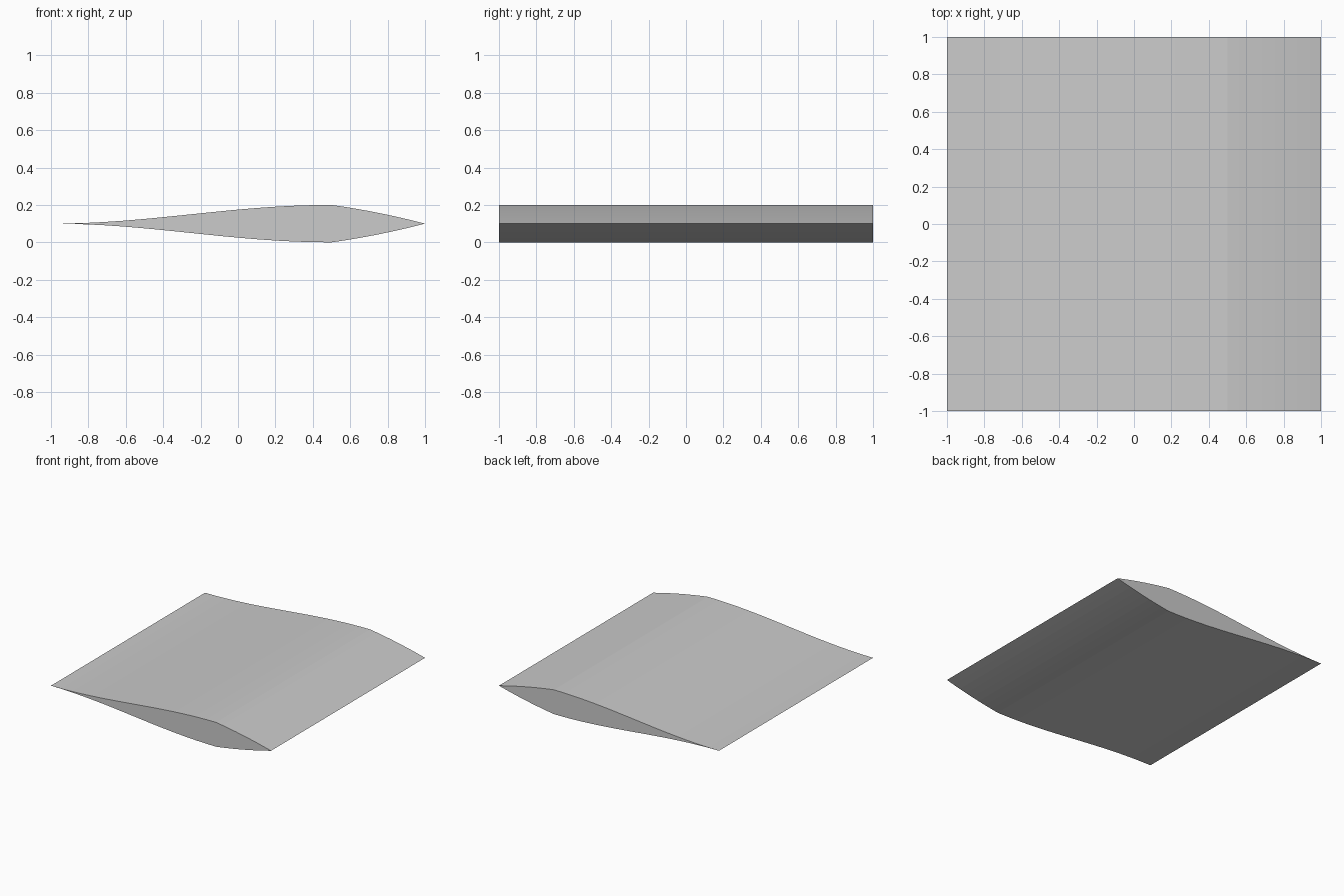
import bpy, bmesh, math

cube = bpy.data.objects.get("Cube")
if cube:
    bpy.data.objects.remove(cube, do_unlink=True)

PEAK_X, HALF, SPAN = 0.5, 0.1, 1.0


def thickness(x):
    """Half thickness of the wing section at x."""
    if x <= PEAK_X:
        return HALF * 0.5 * (1 - math.cos(math.pi * (x + 1) / (PEAK_X + 1)))
    t = (x - PEAK_X) / (1 - PEAK_X)
    return HALF * (1 - 0.7 * t - 0.3 * t * t)


# Grey material
grey = bpy.data.materials.new("grey")
grey.use_nodes = True
colour = (0.6, 0.6, 0.6, 1)
grey.diffuse_color = colour
grey.node_tree.nodes["Principled BSDF"].inputs["Base Color"].default_value = colour

# Section outline: upper surface, then lower surface back to the thin edge
rear, nose = 16, 8
xs = [-1 + (PEAK_X + 1) * i / rear for i in range(rear)]
xs += [PEAK_X + (1 - PEAK_X) * i / nose for i in range(nose + 1)]
outline = [(x, HALF + thickness(x)) for x in xs]
outline += [(x, HALF - thickness(x)) for x in reversed(xs[1:-1])]

# Extrude the section along the span
bm = bmesh.new()
section = bm.faces.new([bm.verts.new((x, -SPAN, z)) for x, z in outline])
result = bmesh.ops.extrude_face_region(bm, geom=[section], use_keep_orig=True)
moved = [g for g in result["geom"] if isinstance(g, bmesh.types.BMVert)]
bmesh.ops.translate(bm, verts=moved, vec=(0, 2 * SPAN, 0))
bmesh.ops.recalc_face_normals(bm, faces=bm.faces)

mesh = bpy.data.meshes.new("wing_section")
bm.to_mesh(mesh)
bm.free()
mesh.materials.append(grey)
wing = bpy.data.objects.new("wing_section", mesh)
bpy.context.collection.objects.link(wing)
